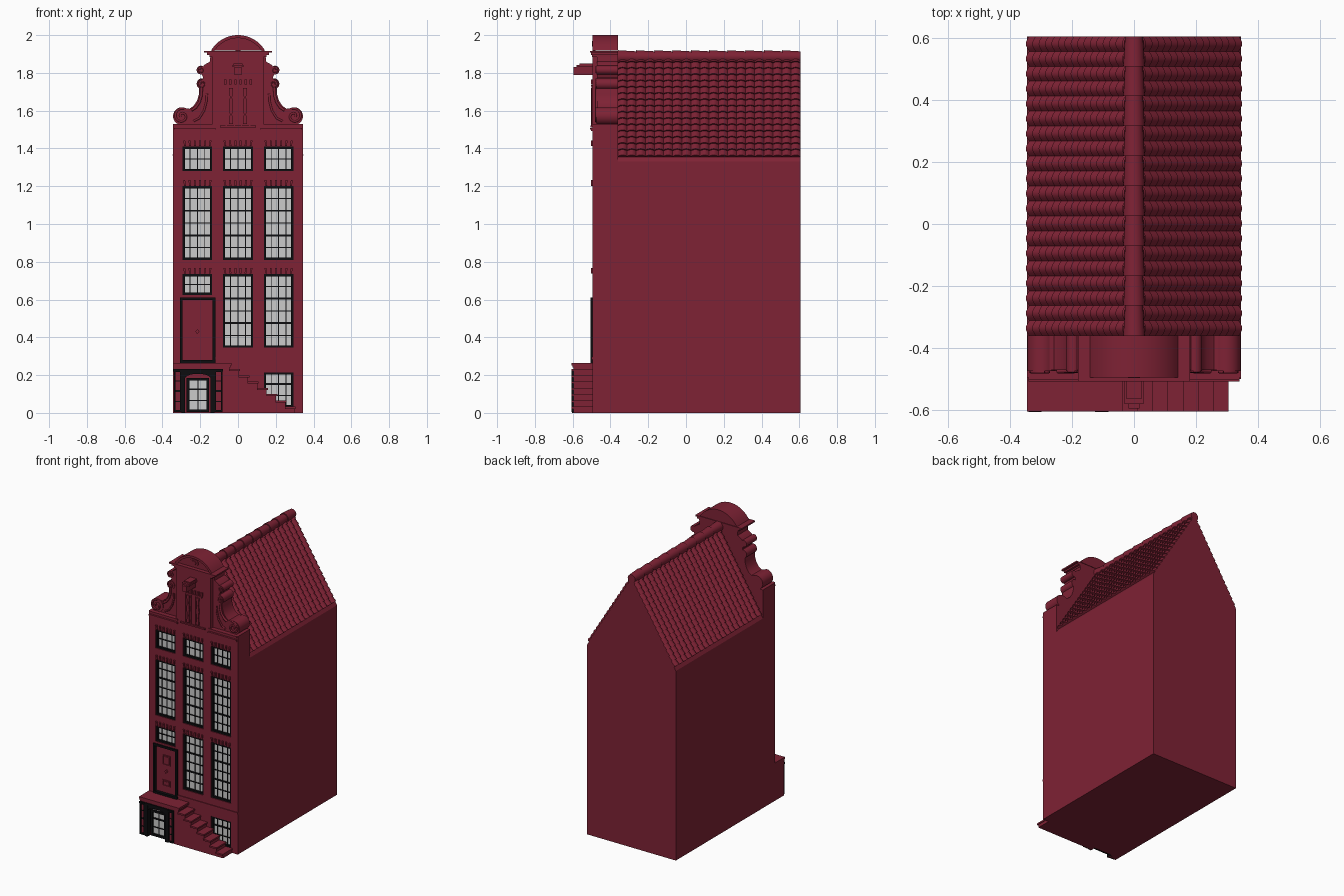
import bpy, bmesh
from math import sin, cos, pi, radians, hypot

if "Cube" in bpy.data.objects:
    bpy.data.objects.remove(bpy.data.objects["Cube"])


def material(name, rgb):
    m = bpy.data.materials.new(name)
    m.diffuse_color = (*rgb, 1)
    m.use_nodes = True
    m.node_tree.nodes["Principled BSDF"].inputs["Base Color"].default_value = m.diffuse_color
    return m


RED = material("red_paint", (0.21, 0.016, 0.035))
BLACK = material("black_paint", (0.004, 0.004, 0.005))


def finish(name, bm, mat, smooth=False):
    me = bpy.data.meshes.new(name)
    bm.to_mesh(me)
    bm.free()
    ob = bpy.data.objects.new(name, me)
    bpy.context.collection.objects.link(ob)
    if mat:
        me.materials.append(mat)
    if smooth:
        bpy.ops.object.select_all(action='DESELECT')
        ob.select_set(True)
        bpy.context.view_layer.objects.active = ob
        bpy.ops.object.shade_smooth_by_angle(angle=radians(35))
    return ob


def make(name, solids, mat=RED, smooth=False):
    """Each solid is (xz outline, y0, y1), extruded along y."""
    bm = bmesh.new()
    for pts, y0, y1 in solids:
        a = [bm.verts.new((x, y0, z)) for x, z in pts]
        b = [bm.verts.new((x, y1, z)) for x, z in pts]
        bm.faces.new(a)
        bm.faces.new(b[::-1])
        for i in range(len(pts)):
            j = (i + 1) % len(pts)
            bm.faces.new((a[j], a[i], b[i], b[j]))
    bmesh.ops.recalc_face_normals(bm, faces=bm.faces[:])
    return finish(name, bm, mat, smooth)


def rect(x0, x1, z0, z1):
    return [(x0, z0), (x1, z0), (x1, z1), (x0, z1)]


def ellipse(cx, cz, rx, rz, n=24):
    return [(cx + rx * cos(2 * pi * i / n), cz + rz * sin(2 * pi * i / n)) for i in range(n)]


def border(x0, x1, z0, z1, t, y0, y1):
    return [(rect(x0, x0 + t, z0, z1), y0, y1), (rect(x1 - t, x1, z0, z1), y0, y1),
            (rect(x0 + t, x1 - t, z0, z0 + t), y0, y1), (rect(x0 + t, x1 - t, z1 - t, z1), y0, y1)]


def cut(ob, solids):
    cutter = make("opening_cutter", solids)
    cutter.hide_render = True
    mod = ob.modifiers.new("openings", 'BOOLEAN')
    mod.operation, mod.solver, mod.object = 'DIFFERENCE', 'EXACT', cutter
    bpy.context.view_layer.objects.active = ob
    bpy.ops.object.modifier_apply(modifier=mod.name)
    bpy.data.objects.remove(cutter)


def tube(name, pts, y, r):
    cu = bpy.data.curves.new(name, 'CURVE')
    cu.dimensions, cu.bevel_depth, cu.bevel_resolution = '3D', r, 1
    sp = cu.splines.new('POLY')
    sp.points.add(len(pts) - 1)
    for p, (x, z) in zip(sp.points, pts):
        p.co = (x, y, z, 1)
    cu.materials.append(RED)
    bpy.context.collection.objects.link(bpy.data.objects.new(name, cu))


def window(name, x0, x1, z0, z1, cols, rows, y, t=0.012):
    """Grey pane with black frame and glazing bars; y is the pane plane."""
    make(name + "_pane", [(rect(x0, x1, z0, z1), y, y + 0.004)], None)
    bars = border(x0, x1, z0, z1, t, y - 0.014, y)
    for i in range(1, cols):
        x = x0 + (x1 - x0) * i / cols
        bars.append((rect(x - 0.0025, x + 0.0025, z0, z1), y - 0.005, y))
    for i in range(1, rows):
        z = z0 + (z1 - z0) * i / rows
        w = 0.005 if i % 2 == 0 else 0.0025
        bars.append((rect(x0, x1, z - w, z + w), y - 0.006, y))
    make(name + "_frame", bars, BLACK)


W, FRONT, GABLE, BACK = 0.345, -0.495, -0.36, 0.605
EAVE, RIDGE = 1.33, 1.885

# House body and front wall with window and door openings
make("house_body", [([(-W, 0), (W, 0), (W, EAVE), (0, RIDGE), (-W, EAVE)], GABLE, BACK)])
wall = make("front_wall", [(rect(-W, W, 0, 1.53), FRONT, GABLE)])
columns = [(-0.293, -0.137), (-0.08, 0.08), (0.137, 0.293)]
openings = []
for c, (x0, x1) in enumerate(columns):
    openings += [(x0, x1, 1.28, 1.41, 2), (x0, x1, 0.81, 1.2, 6),
                 (x0, x1, 0.625 if c == 0 else 0.345, 0.735, 2 if c == 0 else 6)]
openings.append((0.137, 0.293, 0.03, 0.215, 3))
door = (-0.3, -0.125, 0.27, 0.605)
cut(wall, [(rect(*o[:4]), -0.55, -0.47) for o in openings] + [(rect(*door), -0.55, -0.475)])
for i, o in enumerate(openings):
    window(f"window_{i}", *o[:4], 4, o[4], -0.476)

# Fanned brick lintels
lintels = []
for x0, x1 in columns:
    for z in (1.41, 1.2, 0.735):
        for k in range(6):
            t = (k + 0.5) / 6
            x, lean = x0 + (x1 - x0) * t, 0.012 * (t - 0.5)
            lintels.append(([(x - 0.005, z + 0.002), (x + 0.005, z + 0.002),
                             (x + 0.005 + lean, z + 0.033), (x - 0.005 + lean, z + 0.033)], -0.504, -0.49))
make("lintel_bricks", lintels)

# String courses
make("string_courses", [(rect(-0.12, W, 0.283, 0.295), -0.5, -0.49)] +
     [(rect(min(s * 0.12, s * 0.34), max(s * 0.12, s * 0.34), z, z + h), -0.49 - d, -0.49)
      for s in (1, -1) for z, h, d in ((1.493, 0.008, 0.012), (1.501, 0.008, 0.018), (1.52, 0.01, 0.012))])

# Main door
make("door_leaf", [(rect(*door), -0.484, -0.47)])
make("door_frame", border(-0.307, -0.12, 0.265, 0.612, 0.014, -0.506, -0.48), BLACK)
make("door_panels", border(-0.246, -0.185, 0.472, 0.542, 0.006, -0.489, -0.484) +
     border(-0.246, -0.185, 0.325, 0.367, 0.006, -0.489, -0.484) +
     [(rect(-0.238, -0.193, 0.482, 0.532), -0.487, -0.484), (rect(-0.238, -0.193, 0.334, 0.358), -0.487, -0.484),
      (ellipse(-0.215, 0.43, 0.011, 0.013, 4), -0.494, -0.484)])

# Stoop with landing and stairs
stoop = make("stoop_base", [(rect(-W, -0.045, 0, 0.24), -0.595, FRONT)])
cut(stoop, [(rect(-0.28, -0.145, -0.02, 0.205), -0.7, -0.565)])
make("landing", [(rect(-W, -0.04, 0.24, 0.252), -0.6, FRONT), (rect(-W, -0.035, 0.252, 0.265), -0.605, FRONT)])
steps = []
for k in range(7):
    x0, z = -0.045 + 0.0493 * k, 0.232 - 0.0332 * k
    steps += [(rect(x0, x0 + 0.0493, 0, z - 0.011), -0.595, FRONT),
              (rect(x0 - 0.002, x0 + 0.056 if k < 6 else 0.305, z - 0.011, z), -0.605, FRONT)]
make("stairs", steps)

# Cellar entrance under the landing
window("cellar_left_window", -0.34, -0.299, 0.005, 0.225, 1, 4, -0.592, 0.009)
window("cellar_right_window", -0.126, -0.082, 0.005, 0.225, 1, 4, -0.592, 0.009)
window("cellar_door", -0.272, -0.153, 0.005, 0.185, 2, 3, -0.568, 0.014)
make("cellar_posts", [(rect(-0.3, -0.28, 0, 0.23), -0.603, -0.57), (rect(-0.145, -0.125, 0, 0.23), -0.603, -0.57),
                      (rect(-W, -0.08, 0.218, 0.232), -0.603, -0.59)], BLACK)
arch = [(-0.2125 + 0.0675 * cos(a), 0.182 + 0.025 * sin(a)) for a in [pi * i / 10 for i in range(11)]]
make("cellar_arch", [(arch + [(-0.28, 0.218), (-0.145, 0.218)], -0.6, -0.565)], BLACK)

# Neck gable with scrolled wings
make("gable_neck", [(rect(-0.135, 0.135, 1.53, 1.9), FRONT, GABLE)])
sweep = [(0.297, 1.613), (0.258, 1.61), (0.235, 1.625), (0.217, 1.652), (0.206, 1.69), (0.205, 1.73),
         (0.185, 1.775), (0.197, 1.81), (0.18, 1.842), (0.148, 1.86), (0.146, 1.9)]
volutes = [(0.297, 1.571, 0.047), (0.19, 1.742, 0.029), (0.196, 1.815, 0.023)]
for s, side in ((1, "right"), (-1, "left")):
    make(f"{side}_gable_wing", [([(s * x, z) for x, z in [(0.13, 1.53), (0.32, 1.53)] + sweep + [(0.13, 1.9)]],
                                 -0.47, GABLE)], smooth=True)
    make(f"{side}_volutes", [(ellipse(s * x, z, r, r), -0.474, GABLE) for x, z, r in volutes], smooth=True)
    tube(f"{side}_wing_moulding", [(s * (x - 0.012), z - 0.008) for x, z in sweep[1:6]], -0.474, 0.008)
    tube(f"{side}_inner_scroll", [(s * x, z) for x, z in
         [(0.235, 1.545), (0.205, 1.56), (0.18, 1.6), (0.167, 1.65), (0.165, 1.69)]], -0.472, 0.006)
    for i, (cx, cz, r) in enumerate(volutes):
        tube(f"{side}_spiral_{i}", [(s * (cx + r * (0.9 - 0.04 * k) * cos(1.8 - 0.45 * k)),
                                     cz + r * (0.9 - 0.04 * k) * sin(1.8 - 0.45 * k)) for k in range(20)],
             -0.476, r * 0.13)

# Loft doors, hoist beam
loft = [(rect(-0.095, 0.095, 1.512, 1.522), -0.505, FRONT), (rect(-0.07, 0.07, 1.728, 1.736), -0.502, FRONT)]
for s in (1, -1):
    c = s * 0.037
    loft.append(([(c - 0.011, 1.53), (c + 0.011, 1.53), (c + 0.006, 1.58), (c + 0.011, 1.625), (c + 0.006, 1.67),
                  (c + 0.011, 1.72), (c - 0.011, 1.72), (c - 0.006, 1.67), (c - 0.011, 1.625), (c - 0.006, 1.58)],
                 -0.503, FRONT))
    loft += [(rect(s * x - 0.003, s * x + 0.003, 1.522, 1.728), -0.5, FRONT) for x in (0.018, 0.062)]
loft += [(rect(-0.074 + 0.0272 * k, -0.062 + 0.0272 * k, 1.738, 1.765), -0.503, FRONT) for k in range(6)]
make("loft_doors", loft)
make("hoist_beam", [(rect(-0.018, 0.018, 1.79, 1.83), -0.595, FRONT), (rect(-0.03, 0.03, 1.83, 1.842), -0.58, FRONT),
                    (rect(-0.024, 0.024, 1.842, 1.85), -0.565, FRONT)])

# Cornice and curved pediment
make("gable_cornice", [(rect(-0.15, 0.15, 1.885, 1.896), -0.498, GABLE), (rect(-0.165, 0.165, 1.896, 1.907), -0.502, GABLE),
                       (rect(-0.18, 0.18, 1.907, 1.917), -0.508, GABLE)])


def pediment(r):
    return [(r * sin(a), 1.834 + r * cos(a)) for a in [1.03 - 2.06 * i / 24 for i in range(25)]]


make("pediment", [(pediment(0.166), -0.485, GABLE)], smooth=True)
make("pediment_rim", [(pediment(0.166) + pediment(0.15)[::-1], -0.495, -0.48)], smooth=True)
make("pediment_medallion", [(ellipse(0, 1.955, 0.034, 0.024), -0.491, -0.48), (ellipse(0, 1.955, 0.02, 0.014), -0.497, -0.48)])

# Pantile roof slopes: scalloped rows, each lifted at its lower edge
ROWS, COLS, SEG = 16, 20, 6
rise = RIDGE - EAVE
nx, nz = rise / hypot(rise, W), W / hypot(rise, W)
lines = []
for r in range(ROWS):
    lines += [(r / ROWS, 0, 1), ((r + 1) / ROWS, 0.009, 1)]
lines.append((1, 0, 0))
profile = [(0, 0, 0)] + [(i / (COLS * SEG), 0.013 * abs(sin(pi * i / SEG)), 1)
                         for i in range(COLS * SEG + 1)] + [(1, 0, 0)]
for s, side in ((1, "right"), (-1, "left")):
    bm = bmesh.new()
    grid = []
    for t, lift, on in lines:
        x, z = 0.33 * t, RIDGE - rise * 0.33 / W * t
        row = []
        for u, bump, edge in profile:
            h = (lift + bump) * on * edge
            row.append(bm.verts.new((s * (x + nx * h), GABLE + (BACK - GABLE) * u, z + nz * h)))
        grid.append(row)
    for a, b in zip(grid, grid[1:]):
        for i in range(len(profile) - 1):
            q = (a[i], b[i], b[i + 1], a[i + 1])
            bm.faces.new(q if s > 0 else q[::-1])
    finish(f"{side}_roof_tiles", bm, RED, True)

# Ridge caps, each tapering under the next
bm = bmesh.new()
n = 10
for k in range(n):
    y0 = GABLE + (BACK - GABLE) * k / n
    y1 = y0 + (BACK - GABLE) / n
    ends = [[bm.verts.new((r * cos(a), y, 1.885 + r * sin(a))) for a in [2 * pi * i / 20 for i in range(20)]]
            for y, r in ((y0, 0.035), (y1, 0.029))]
    bm.faces.new(ends[0])
    bm.faces.new(ends[1])
    for i in range(20):
        bm.faces.new((ends[0][i], ends[0][i - 1], ends[1][i - 1], ends[1][i]))
bmesh.ops.recalc_face_normals(bm, faces=bm.faces[:])
finish("ridge_caps", bm, RED, True)
